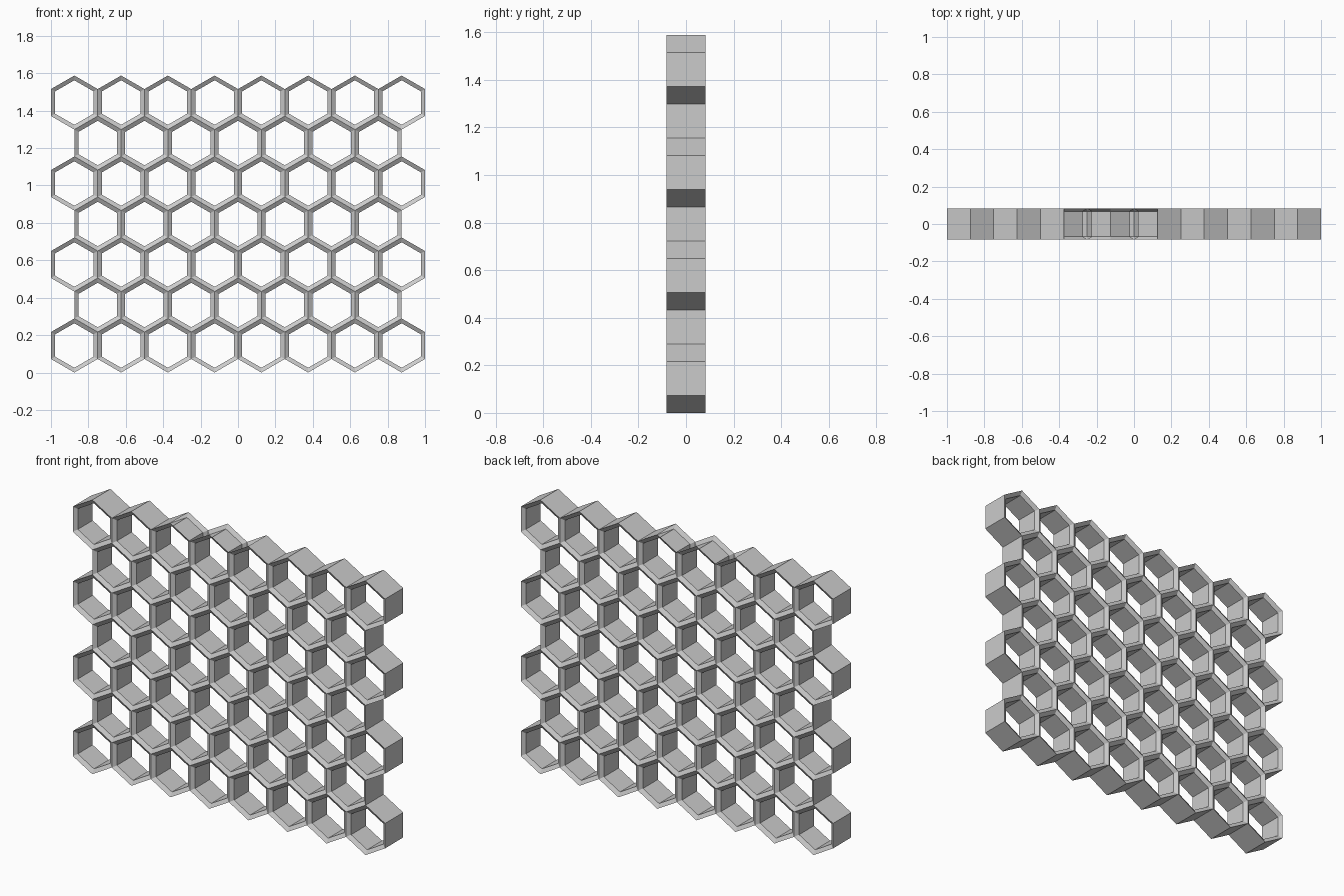
import bpy, bmesh
from math import cos, sin, pi, sqrt

if "Cube" in bpy.data.objects:
    bpy.data.objects.remove(bpy.data.objects["Cube"])

PITCH = 0.25                      # spacing of cells in a row
R = PITCH / sqrt(3)               # outer hexagon radius
RI = (PITCH / 2 - 0.022) * 2 / sqrt(3)   # inner hexagon radius
D = 0.083                         # half depth
B = 0.015                         # depth of the sloped rim

bm = bmesh.new()
points = {}


def vert(x, y, z):
    # Neighbouring cells share their corner points
    key = (round(x, 4), round(y, 4), round(z, 4))
    if key not in points:
        points[key] = bm.verts.new((x, y, z))
    return points[key]


def ring(cx, cz, r, y):
    return [vert(cx + r * cos(pi / 6 + k * pi / 3), y,
                 cz + r * sin(pi / 6 + k * pi / 3)) for k in range(6)]


# Cells: sloped front and back rims joined by the inner walls
outer = {}
for row in range(7):
    count = 8 - row % 2
    cz = R + row * 1.5 * R
    for col in range(count):
        cx = (col - (count - 1) / 2) * PITCH
        loops = [ring(cx, cz, R, -D), ring(cx, cz, RI, -D + B),
                 ring(cx, cz, RI, D - B), ring(cx, cz, R, D)]
        for a, b in zip(loops, loops[1:]):
            for k in range(6):
                j = (k + 1) % 6
                bm.faces.new((a[k], a[j], b[j], b[k]))
        for k in range(6):
            j = (k + 1) % 6
            quad = (loops[0][k], loops[3][k], loops[3][j], loops[0][j])
            outer.setdefault(frozenset(quad), []).append(quad)

# Outside walls, only where a cell has no neighbour
for quads in outer.values():
    if len(quads) > 1:
        continue
    q = quads[0]
    mx = sum(v.co.x for v in q) / 4
    mz = sum(v.co.z for v in q) / 4
    # Four top faces are left open
    if mz > 10 * R + 0.02 and -0.375 < mx < 0.125:
        continue
    bm.faces.new(q)

bmesh.ops.recalc_face_normals(bm, faces=bm.faces)
mesh = bpy.data.meshes.new("honeycomb_panel")
bm.to_mesh(mesh)
bm.free()
bpy.context.collection.objects.link(bpy.data.objects.new("honeycomb_panel", mesh))
